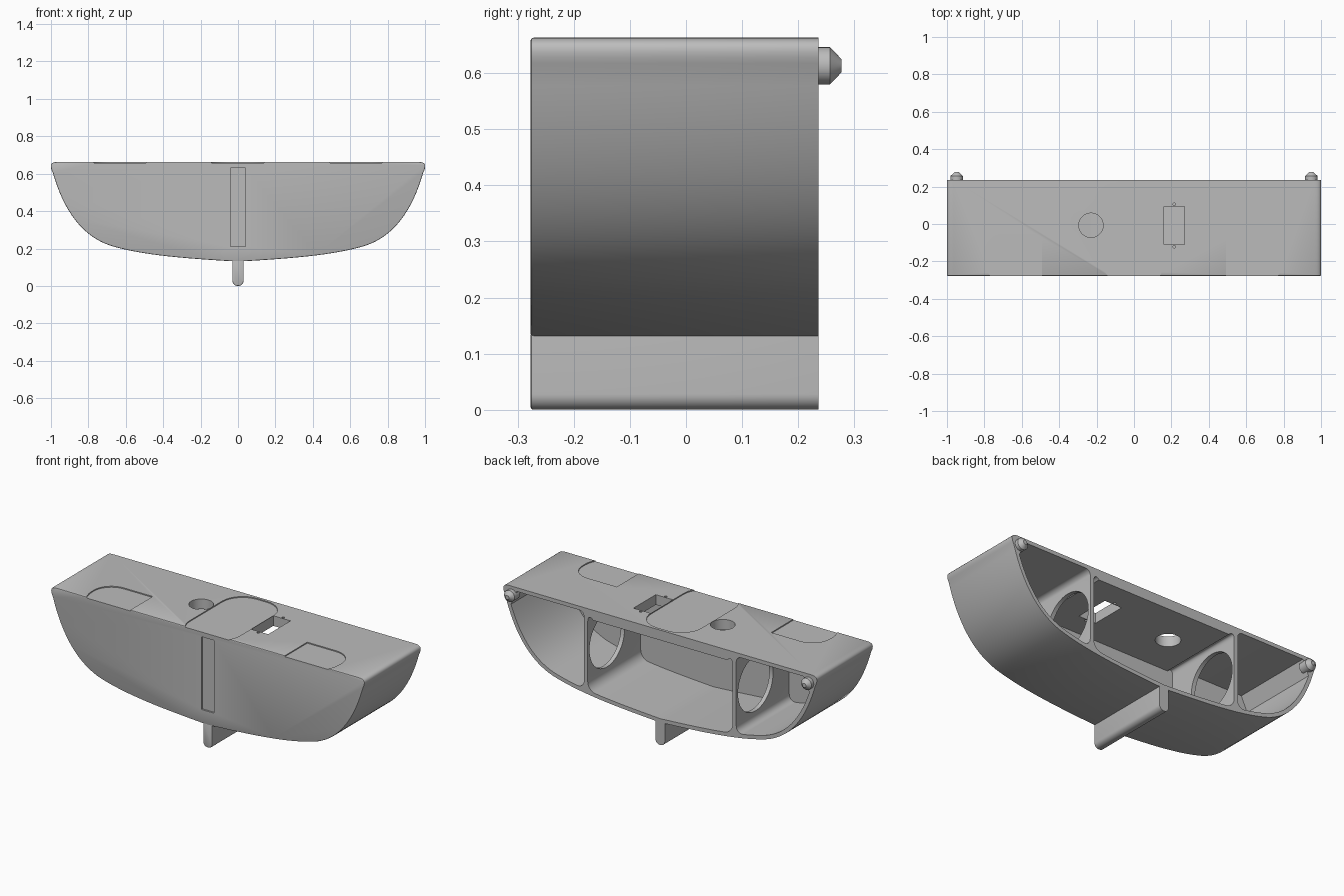
import bpy, bmesh
from mathutils import Vector
from mathutils.geometry import interpolate_bezier

cube = bpy.data.objects.get("Cube")
if cube:
    bpy.data.objects.remove(cube)

FRONT, BACK, DECK, WALL = -0.277, 0.236, 0.663, 0.022

grey = bpy.data.materials.new("plain_grey")
grey.use_nodes = True
grey.diffuse_color = (0.5, 0.5, 0.5, 1)
grey.node_tree.nodes["Principled BSDF"].inputs["Base Color"].default_value = (0.5, 0.5, 0.5, 1)


def bez(a, b, c, d, n):
    pts = interpolate_bezier(*(Vector((p[0], p[1], 0)) for p in (a, b, c, d)), n)
    return [(p.x, p.y) for p in pts]


def rounded(pts, cuts, n=9):
    """Round the polygon corners listed in cuts {index: distance}."""
    out = []
    for i, p in enumerate(pts):
        if i not in cuts:
            out.append(p)
            continue
        v = Vector(p)
        to_prev = (Vector(pts[i - 1]) - v).normalized() * cuts[i]
        to_next = (Vector(pts[(i + 1) % len(pts)]) - v).normalized() * cuts[i]
        out += bez(v + to_prev, v + to_prev * 0.45, v + to_next * 0.45, v + to_next, n)
    return out


def prism(name, pts, axis, lo, hi, front_bevel=0):
    """Extrude a closed 2D outline along one axis."""
    place = {"x": lambda u, v, w: (w, u, v),
             "y": lambda u, v, w: (u, w, v),
             "z": lambda u, v, w: (u, v, w)}[axis]
    bm = bmesh.new()
    rings = [[bm.verts.new(place(u, v, w)) for u, v in pts] for w in (lo, hi)]
    start = bm.faces.new(rings[0])
    bm.faces.new(rings[1])
    for i in range(len(pts)):
        j = (i + 1) % len(pts)
        bm.faces.new((rings[0][i], rings[0][j], rings[1][j], rings[1][i]))
    bmesh.ops.recalc_face_normals(bm, faces=bm.faces)
    if front_bevel:
        bmesh.ops.bevel(bm, geom=list(start.edges), offset=front_bevel,
                        segments=2, profile=0.5, affect="EDGES")
    mesh = bpy.data.meshes.new(name)
    bm.to_mesh(mesh)
    bm.free()
    mesh.materials.append(grey)
    obj = bpy.data.objects.new(name, mesh)
    bpy.context.collection.objects.link(obj)
    return obj


def circle(cx, cy, r):
    k = r * 0.5523
    quarter = bez((r, 0), (r, k), (k, r), (0, r), 13)[:-1]
    pts = []
    for _ in range(4):
        pts += quarter
        quarter = [(-y, x) for x, y in quarter]
    return [(cx + x, cy + y) for x, y in pts]


def rect(x0, x1, y0, y1):
    return [(x0, y0), (x1, y0), (x1, y1), (x0, y1)]


def flip(pts):
    return [(-x, y) for x, y in reversed(pts)]


def smooth(obj):
    bpy.ops.object.select_all(action="DESELECT")
    obj.select_set(True)
    bpy.context.view_layer.objects.active = obj
    bpy.ops.object.shade_smooth_by_angle(angle=0.5)


def cut(target, cutter):
    mod = target.modifiers.new("cut", "BOOLEAN")
    mod.operation = "DIFFERENCE"
    mod.solver = "EXACT"
    mod.object = cutter
    cutter.hide_render = True
    bpy.ops.object.select_all(action="DESELECT")
    target.select_set(True)
    bpy.context.view_layer.objects.active = target
    bpy.ops.object.modifier_apply(modifier=mod.name)
    bpy.data.objects.remove(cutter)


# Hull cross-section, from the keel line to the rounded deck edge
bottom = bez((0, 0.13), (0.25, 0.145), (0.5, 0.16), (0.68, 0.215), 20)
side = bez((0.68, 0.215), (0.85, 0.27), (0.94, 0.43), (0.99, 0.605), 20)
lip = bez((0.99, 0.605), (1.01, 0.645), (1.003, DECK), (0.965, DECK), 10)
outer = bottom + side[1:] + lip[1:]
hull = prism("hull", outer + flip(outer)[:-1], "y", FRONT, BACK, 0.005)

# Inner skin, offset from the cross-section by the wall thickness
skin = bottom + side[1:]
inner = [(0, skin[0][1] + WALL)]
for i in range(1, len(skin) - 1):
    t = (Vector(skin[i + 1]) - Vector(skin[i - 1])).normalized()
    inner.append((skin[i][0] - t.y * WALL, skin[i][1] + t.x * WALL))


def floor_at(x):
    for (x0, z0), (x1, z1) in zip(inner, inner[1:]):
        if x0 <= x <= x1:
            return z0 + (z1 - z0) * (x - x0) / (x1 - x0)


# Three compartments open at the back, leaving two bulkheads
ceiling, inside = DECK - WALL, FRONT + 0.03
half_bay = 0.462
low = [p for p in inner if p[0] < half_bay - 0.06]
bay = low + [(half_bay, floor_at(half_bay)), (half_bay, ceiling)]
bay = rounded(bay, {len(low): 0.05, len(low) + 1: 0.05})
cut(hull, prism("middle_bay", bay + flip(bay)[:-1], "y", inside, BACK + 0.1))

edge = 0.486
high = [p for p in inner if p[0] > edge + 0.06 and p[1] < 0.575]
pocket = [(edge, ceiling), (edge, floor_at(edge))] + high + [(0.915, ceiling)]
pocket = rounded(pocket, {0: 0.03, 1: 0.045})
for pts in (pocket, flip(pocket)):
    cut(hull, prism("end_bay", pts, "y", inside, BACK + 0.1))

# Round openings through both bulkheads
cut(hull, prism("bulkhead_opening", circle(0.06, 0.42, 0.16), "x", -0.53, 0.53))

# Shallow slot on the front wall
cut(hull, prism("front_slot", rect(-0.04, 0.04, 0.21, 0.63), "y", FRONT - 0.1, FRONT + 0.01))

# Shallow hatch recesses on the deck
recess = DECK - 0.006
centre = rounded(rect(-0.163, 0.16, -0.33, 0.22), {0: 0.12, 1: 0.12, 2: 0.13, 3: 0.13})
corner = rounded(rect(0.493, 0.79, -0.34, -0.073), {1: 0.13, 2: 0.11})
for pts in (centre, corner, flip(corner)):
    cut(hull, prism("hatch_recess", pts, "z", recess, DECK + 0.1))

# Openings through the deck: cable hole, switch hole and its screw holes
for pts in (circle(-0.23, -0.007, 0.065), rect(0.1605, 0.27, -0.11, 0.093),
            circle(0.215, 0.105, 0.007), circle(0.215, -0.122, 0.007)):
    cut(hull, prism("deck_opening", pts, "z", 0.6, DECK + 0.1))
smooth(hull)

# Keel fin with a rounded lower edge
fin_outline = rounded(rect(-0.03, 0.03, 0, 0.137), {0: 0.028, 1: 0.028})
smooth(prism("keel_fin", fin_outline, "y", FRONT, BACK, 0.005))

# Tapered locating pins at the back corners
for name, x in (("left_pin", 0.948), ("right_pin", -0.948)):
    pin = prism(name, circle(x, 0.613, 0.033), "y", BACK - 0.03, 0.257)
    bm = bmesh.new()
    bm.from_mesh(pin.data)
    bm.faces.ensure_lookup_table()
    tip = max(bm.faces, key=lambda f: f.calc_center_median().y)
    ring = bmesh.ops.extrude_discrete_faces(bm, faces=[tip])["faces"][0]
    base = list(ring.verts)
    centre_point = ring.calc_center_median()
    for v in base:
        v.co = centre_point + (v.co - centre_point) * 0.36
        v.co.y = 0.277
    bm.to_mesh(pin.data)
    bm.free()
    smooth(pin)
